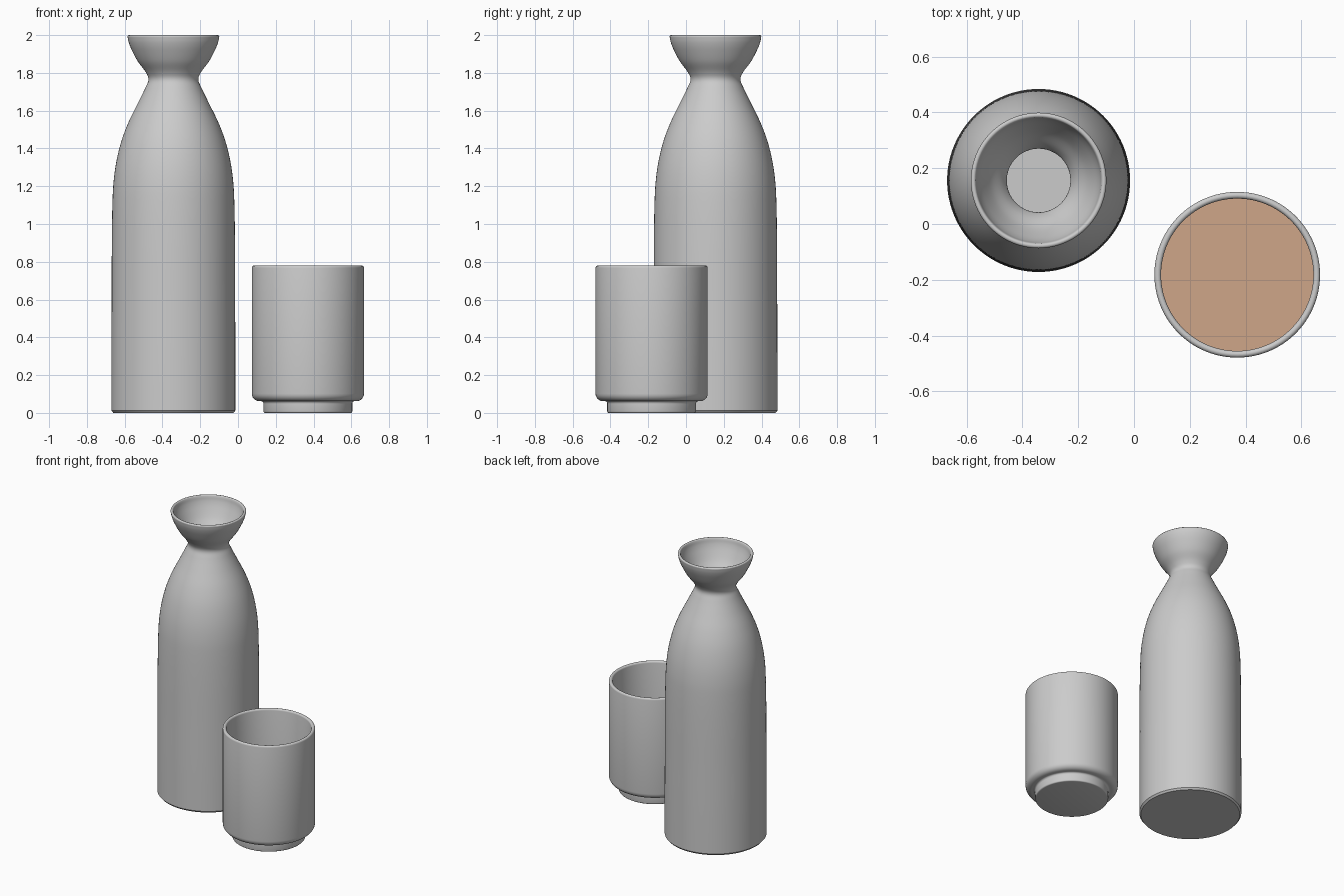
import bpy, bmesh, math
from mathutils import Vector

if "Cube" in bpy.data.objects:
    bpy.data.objects.remove(bpy.data.objects["Cube"])

SEG = 96


def smooth(pts, n=6):
    # Catmull-Rom refinement of a profile
    v = [Vector(p) for p in pts]
    v = [2 * v[0] - v[1]] + v + [2 * v[-1] - v[-2]]
    out = []
    for a, b, c, d in zip(v, v[1:], v[2:], v[3:]):
        for i in range(n):
            t = i / n
            out.append(0.5 * (2 * b + (c - a) * t + (2 * a - 5 * b + 4 * c - d) * t * t
                              + (3 * b - a - 3 * c + d) * t ** 3))
    return [tuple(p) for p in out] + [tuple(pts[-1])]


def arc(r, z, rad, a0, a1, n=6):
    # rounded corner in the profile plane
    return [(r + rad * math.cos(math.radians(a0 + (a1 - a0) * i / n)),
             z + rad * math.sin(math.radians(a0 + (a1 - a0) * i / n))) for i in range(n + 1)]


def lathe(name, profile, x, y):
    bm = bmesh.new()
    rings = []
    for r, z in profile:
        if r < 1e-5:
            rings.append([bm.verts.new((0, 0, z))] * SEG)
        else:
            rings.append([bm.verts.new((r * math.cos(2 * math.pi * i / SEG),
                                        r * math.sin(2 * math.pi * i / SEG), z))
                          for i in range(SEG)])
    for a, b in zip(rings, rings[1:]):
        for i in range(SEG):
            j = (i + 1) % SEG
            quad = list(dict.fromkeys([a[i], a[j], b[j], b[i]]))
            bm.faces.new(quad)
    me = bpy.data.meshes.new(name)
    bm.to_mesh(me)
    bm.free()
    ob = bpy.data.objects.new(name, me)
    ob.location = (x, y, 0)
    bpy.context.collection.objects.link(ob)
    bpy.context.view_layer.objects.active = ob
    ob.select_set(True)
    bpy.ops.object.shade_smooth_by_angle(angle=math.radians(35))
    ob.select_set(False)
    return ob


# Bottle: tapering body, pinched neck, flared mouth, hollow inside
body = [(0.328, 0.012), (0.328, 0.3), (0.327, 0.6), (0.326, 0.9), (0.323, 1.1),
        (0.317, 1.22), (0.302, 1.33), (0.275, 1.44), (0.237, 1.54), (0.188, 1.64),
        (0.149, 1.72), (0.132, 1.765), (0.147, 1.805), (0.188, 1.86),
        (0.22, 1.92), (0.236, 1.96), (0.243, 1.992)]
outer = smooth(body)
lip = arc(0.234, 1.991, 0.009, 15, 165)
inner = [(max(r - 0.018, 0.0), z) for r, z in reversed(outer) if 0.04 < z < 1.985]
lathe("bottle", [(0, 0), (0.318, 0)] + outer + lip + inner
      + [(inner[-1][0], 0.04), (0, 0.04)], -0.342, 0.156)

# Cup: foot ring, rounded lower corner, straight wall, rounded lip
cup = [(0, 0)] + arc(0.227, 0.008, 0.008, -90, 0, 3) + [(0.235, 0.05)]
cup += arc(0.247, 0.05, 0.012, 180, 90, 4)
cup += arc(0.257, 0.102, 0.04, -90, 0)
cup += arc(0.285, 0.768, 0.012, 0, 180, 8)
cup += [(0.273, 0.10), (0, 0.10)]
lathe("cup", cup, 0.37, -0.182)

# Drink surface in the cup
drink = lathe("drink", [(0.2735, 0.49), (0, 0.49)], 0.37, -0.182)
mat = bpy.data.materials.new("drink_tan")
mat.diffuse_color = (0.62, 0.38, 0.25, 1)
mat.use_nodes = True
mat.node_tree.nodes["Principled BSDF"].inputs["Base Color"].default_value = mat.diffuse_color
drink.data.materials.append(mat)
